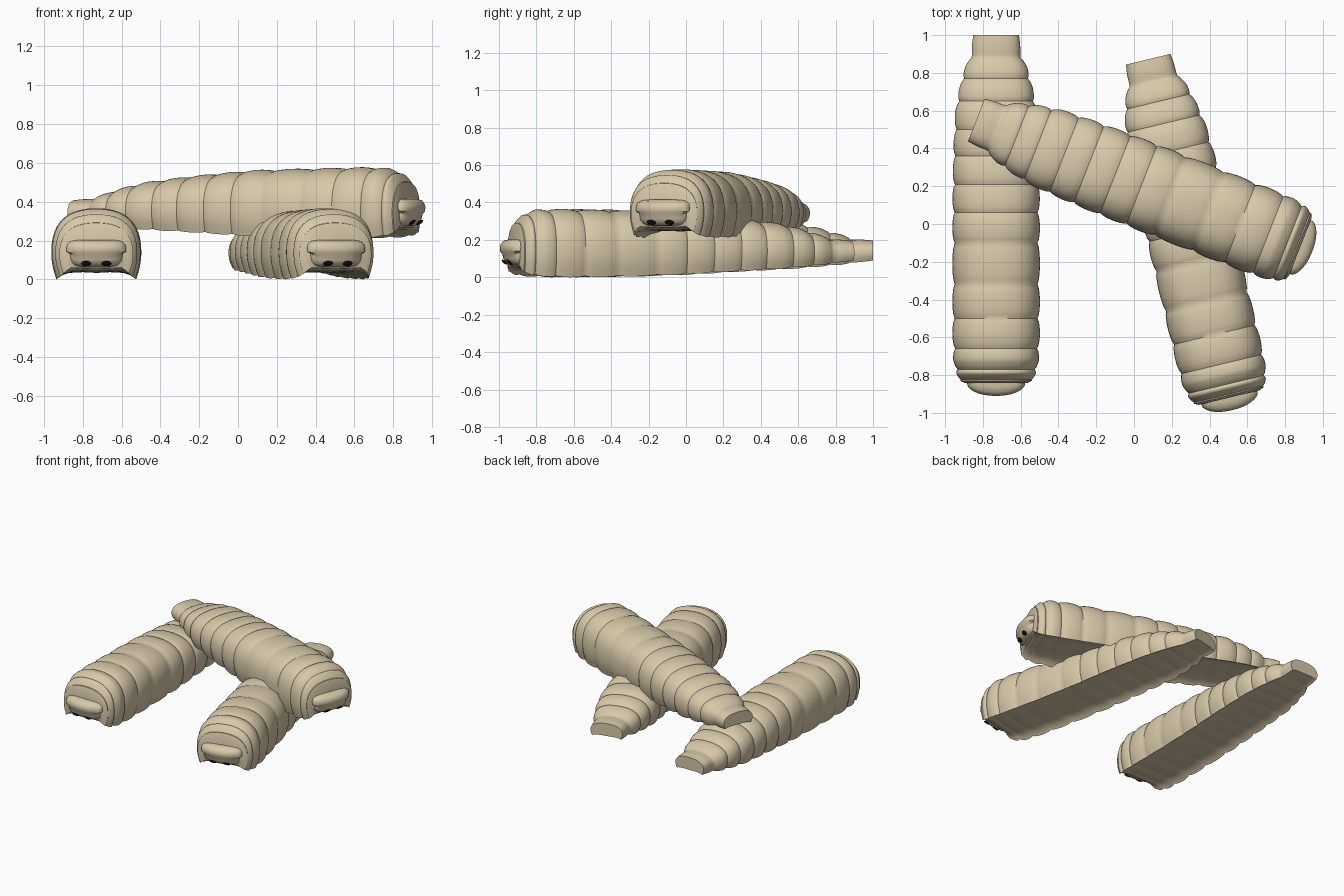
import bpy, math
from mathutils import Matrix, Vector

if "Cube" in bpy.data.objects:
    bpy.data.objects.remove(bpy.data.objects["Cube"])


def material(name, col):
    m = bpy.data.materials.new(name)
    m.diffuse_color = (*col, 1)
    m.use_nodes = True
    m.node_tree.nodes["Principled BSDF"].inputs["Base Color"].default_value = m.diffuse_color
    return m


BEIGE = material("beige skin", (0.68, 0.58, 0.40))
BLACK = material("black eye", (0.008, 0.008, 0.008))


def interp(table, y):
    for (a, *p), (b, *q) in zip(table, table[1:]):
        if y <= b:
            f = max(0, (y - a) / (b - a))
            return [s + (e - s) * f for s, e in zip(p, q)]
    return table[-1][1:]


def loft(name, rings, mat):
    n = len(rings[0])
    verts = [v for r in rings for v in r]
    faces = [(i * n + j, i * n + (j + 1) % n, (i + 1) * n + (j + 1) % n, (i + 1) * n + j)
             for i in range(len(rings) - 1) for j in range(n)]
    faces += [tuple(range(n))[::-1], tuple(range(len(verts) - n, len(verts)))]
    me = bpy.data.meshes.new(name)
    me.from_pydata(verts, [], faces)
    me.materials.append(mat)
    ob = bpy.data.objects.new(name, me)
    bpy.context.collection.objects.link(ob)
    bpy.ops.object.select_all(action='DESELECT')
    ob.select_set(True)
    bpy.context.view_layer.objects.active = ob
    bpy.ops.object.mode_set(mode='EDIT')
    bpy.ops.mesh.select_all(action='SELECT')
    bpy.ops.mesh.normals_make_consistent(inside=False)
    bpy.ops.object.mode_set(mode='OBJECT')
    bpy.ops.object.shade_smooth_by_angle(angle=math.radians(42))
    return ob


# half cross-section: arched back down to a side flap, then hollow belly
DOME = [(0, 1), (.3, .985), (.6, .92), (.83, .79), (.96, .61), (1, .4), (.975, .2), (.89, 0)]
BELLY = [(.80, .05), (.6, .09), (.3, .10)]


def smooth(pts, steps=3):
    out = []
    p = [Vector(q) for q in pts]
    p = [Vector((-p[1].x, p[1].y))] + p + [2 * p[-1] - p[-2]]
    for i in range(1, len(p) - 2):
        a, b, c, d = p[i - 1:i + 3]
        for k in range(steps):
            t = k / steps
            out.append(tuple(0.5 * (2 * b + (c - a) * t + (2 * a - 5 * b + 4 * c - d) * t * t
                                    + (3 * b - a - 3 * c + d) * t ** 3)))
    return out + [pts[-1]]


half = smooth(DOME) + BELLY
SECTION = half + [(0, .09)] + [(-u, v) for u, v in half[:0:-1]]

# y, half width, top z, bottom z
SHAPE = [(-.83, .19, .29, .03), (-.79, .212, .335, .012), (-.72, .227, .362, .004), (-.6, .232, .366, 0),
         (-.3, .232, .36, .003), (0, .232, .352, .012), (.2, .231, .335, .025), (.4, .227, .315, .036),
         (.6, .217, .29, .047), (.72, .195, .262, .057), (.82, .168, .232, .066), (.9, .135, .208, .076),
         (1, .121, .196, .09)]
CREASES = [-.83, -.77, -.66, -.50, -.32, -.10, .06, .21, .36, .50, .65, .77, .88, 1.0]


def ring(y, w, t, b):
    return [(u * w, y, b + v * (t - b)) for u, v in SECTION]


def make_body(name):
    rings = [ring(-.842, .165, .25, .05)]
    steps = 9
    for a, c in zip(CREASES, CREASES[1:]):
        last = c == CREASES[-1]
        for k in range(steps + last):
            f = k / steps
            y = a + (c - a) * f
            w, t, b = interp(SHAPE, y)
            # each segment swells between its creases
            dip = 0.013 * (1 - math.sin(math.pi * f) ** 0.55) if not last else 0.013 * (1 - f) ** 3
            if a == CREASES[0] and k == 0:
                dip = 0
            rings.append(ring(y, w - dip, t - dip, b + dip * .5))
    return loft(name, rings, BEIGE)


# head: blunt side profile swept across, rounded at both sides
HEAD = [(-.78, .205), (-.86, .203), (-.89, .195), (-.905, .178), (-.91, .16), (-.908, .138),
        (-.897, .122), (-.893, .10), (-.88, .078), (-.86, .066), (-.78, .055)]


def make_head(name):
    rings = []
    for i in range(25):
        s = math.sin(math.pi * (i / 24 - .5))
        k = max(.0, 1 - abs(s) ** 5) ** .4
        front = .55 * (1 - abs(s) ** 2.2) + .45 * k
        r = []
        for y, z in HEAD:
            w = .153 if z > .13 else .135
            r.append((s * w, -.78 + (y + .78) * (.5 + .5 * front), .145 + (z - .145) * (.4 + .6 * k)))
        rings.append(r)
    return loft(name, rings, BEIGE)


def make_eye(name, side):
    bpy.ops.mesh.primitive_uv_sphere_add(segments=20, ring_count=10, radius=1)
    ob = bpy.context.object
    ob.name = name
    ob.data.transform(Matrix.Translation((side * .052, -.882, .081))
                      @ Matrix.Rotation(math.radians(-42), 4, 'X')
                      @ Matrix.Diagonal((.026, .019, .006, 1)))
    ob.data.materials.append(BLACK)
    bpy.ops.object.shade_smooth()
    return ob


# three identical grubs: tail-end position, height, turn
PLACES = [("left", -.73, 1.0, 0, 0), ("right", .075, .872, 0, 13.5), ("upper", -.835, .55, .212, 68.6)]
for label, x, y, z, turn in PLACES:
    m = (Matrix.Translation((x, y, z)) @ Matrix.Rotation(math.radians(turn), 4, 'Z')
         @ Matrix.Translation((0, -1, 0)))
    for part in (make_body(label + "_grub_body"), make_head(label + "_grub_head"),
                 make_eye(label + "_grub_eye_a", -1), make_eye(label + "_grub_eye_b", 1)):
        part.matrix_world = m
